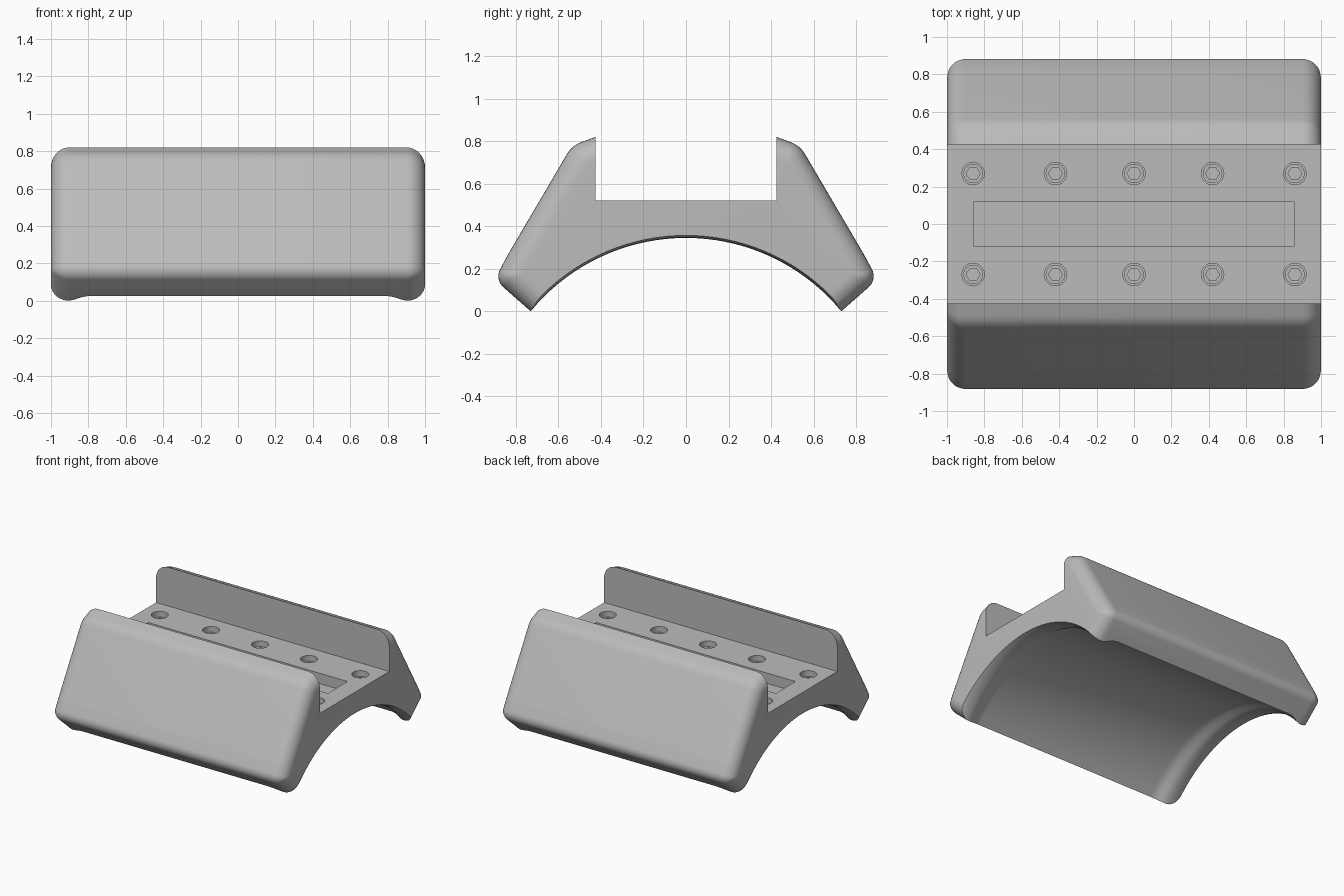
import bpy, bmesh, math
from mathutils import Vector

cube = bpy.data.objects.get("Cube")
if cube:
    bpy.data.objects.remove(cube)

grey = bpy.data.materials.new("plain grey")
grey.use_nodes = True
colour = (0.5, 0.5, 0.5, 1)
grey.diffuse_color = colour
grey.node_tree.nodes["Principled BSDF"].inputs["Base Color"].default_value = colour

FLOOR = 0.52
AXIS_Z = -0.6


def finish(bm, name):
    bmesh.ops.recalc_face_normals(bm, faces=bm.faces)
    mesh = bpy.data.meshes.new(name)
    bm.to_mesh(mesh)
    bm.free()
    mesh.materials.append(grey)
    ob = bpy.data.objects.new(name, mesh)
    bpy.context.collection.objects.link(ob)
    return ob


def loft(rings, name):
    """Skin matching closed rings and cap both ends."""
    bm = bmesh.new()
    loops = [[bm.verts.new(p) for p in ring] for ring in rings]
    n = len(loops[0])
    for a, b in zip(loops, loops[1:]):
        for i in range(n):
            j = (i + 1) % n
            bm.faces.new((a[i], a[j], b[j], b[i]))
    bm.faces.new(loops[0])
    bm.faces.new(loops[-1])
    return finish(bm, name)


def box(name, size, centre):
    bm = bmesh.new()
    bmesh.ops.create_cube(bm, size=1)
    for v in bm.verts:
        v.co = Vector(centre) + Vector([a * b for a, b in zip(v.co, size)])
    return finish(bm, name)


def prism(name, radius, x, y, z0, z1, sides):
    return loft([[(x + radius * math.cos(math.tau * i / sides),
                   y + radius * math.sin(math.tau * i / sides), z)
                  for i in range(sides)] for z in (z0, z1)], name)


def cut(target, cutter):
    mod = target.modifiers.new("cut", "BOOLEAN")
    mod.operation = "DIFFERENCE"
    mod.solver = "EXACT"
    mod.object = cutter
    bpy.context.view_layer.objects.active = target
    bpy.ops.object.modifier_apply(modifier=mod.name)
    bpy.data.objects.remove(cutter)


def smooth(ob):
    bpy.ops.object.select_all(action="DESELECT")
    ob.select_set(True)
    bpy.context.view_layer.objects.active = ob
    bpy.ops.object.shade_smooth_by_angle(angle=math.radians(32))


# Outer outline, clockwise from the top: y, z, corner radius
half = [(0.536, 0.779, 0.13), (0.835, 0.27, 0.35), (0.9, 0.15, 0.07)]
outline = ([(0, 0.977, 0)] + half + [(0, -0.642, 0)]
           + [(-y, z, r) for y, z, r in reversed(half)])


def section(x, inset, steps=8):
    """Outline moved inward by inset, with rounded corners."""
    pts = [Vector(p[:2]) for p in outline]
    n = len(pts)
    ring = []
    for i, p in enumerate(pts):
        d0 = (p - pts[i - 1]).normalized()
        d1 = (pts[(i + 1) % n] - p).normalized()
        n0, n1 = Vector((d0.y, -d0.x)), Vector((d1.y, -d1.x))
        mid = (n0 + n1) / (1 + n0.dot(n1))
        corner = p + mid * inset
        radius = outline[i][2]
        if not radius:
            ring.append((x, *corner))
            continue
        radius = max(radius - inset, 0.015)
        centre = corner + mid * radius
        turn = math.atan2(n0.x * n1.y - n0.y * n1.x, n0.dot(n1))
        for k in range(steps + 1):
            a = turn * k / steps
            c, s = math.cos(a), math.sin(a)
            normal = Vector((c * n0.x - s * n0.y, s * n0.x + c * n0.y))
            ring.append((x, *(centre - normal * radius)))
    return ring


# Body with rounded ends
ROUND = 0.1
ends = []
for k in range(9):
    a = math.pi / 2 * k / 8
    ends.append((1 - ROUND * (1 - math.cos(a)), ROUND * (1 - math.sin(a))))
stations = [(-x, t) for x, t in ends] + [(x, t) for x, t in reversed(ends)]
body = loft([section(x, t) for x, t in stations], "saddle_body")

# Arched underside with a narrow lip near each end
bore = [(1.05, 0.97), (1, 0.957), (0.97, 0.948), (0.93, 0.945), (0.9, 0.946),
        (0.87, 0.956), (0.84, 0.972), (0.81, 0.981), (0.78, 0.984)]
bore = [(-x, r) for x, r in bore] + list(reversed(bore))
SIDES = 128
cut(body, loft([[(x, r * math.cos(math.tau * i / SIDES),
                  AXIS_Z + r * math.sin(math.tau * i / SIDES))
                 for i in range(SIDES)] for x, r in bore], "bore_cutter"))

# Channel along the top and the shallow pocket in its floor
cut(body, box("channel_cutter", (3, 0.85, 1), (0, 0, FLOOR + 0.5)))
cut(body, box("pocket_cutter", (1.71, 0.24, 0.16), (0, 0, FLOOR)))

# Two rows of recessed socket screws
for y in (-0.27, 0.27):
    for x in (-0.86, -0.42, 0, 0.42, 0.86):
        cut(body, prism("hole_cutter", 0.06, x, y, FLOOR - 0.1, FLOOR + 0.1, 32))
        screw = prism("socket_screw", 0.052, x, y, FLOOR - 0.11, FLOOR - 0.04, 32)
        cut(screw, prism("hex_cutter", 0.037, x, y, FLOOR - 0.08, FLOOR, 6))
        smooth(screw)
smooth(body)
